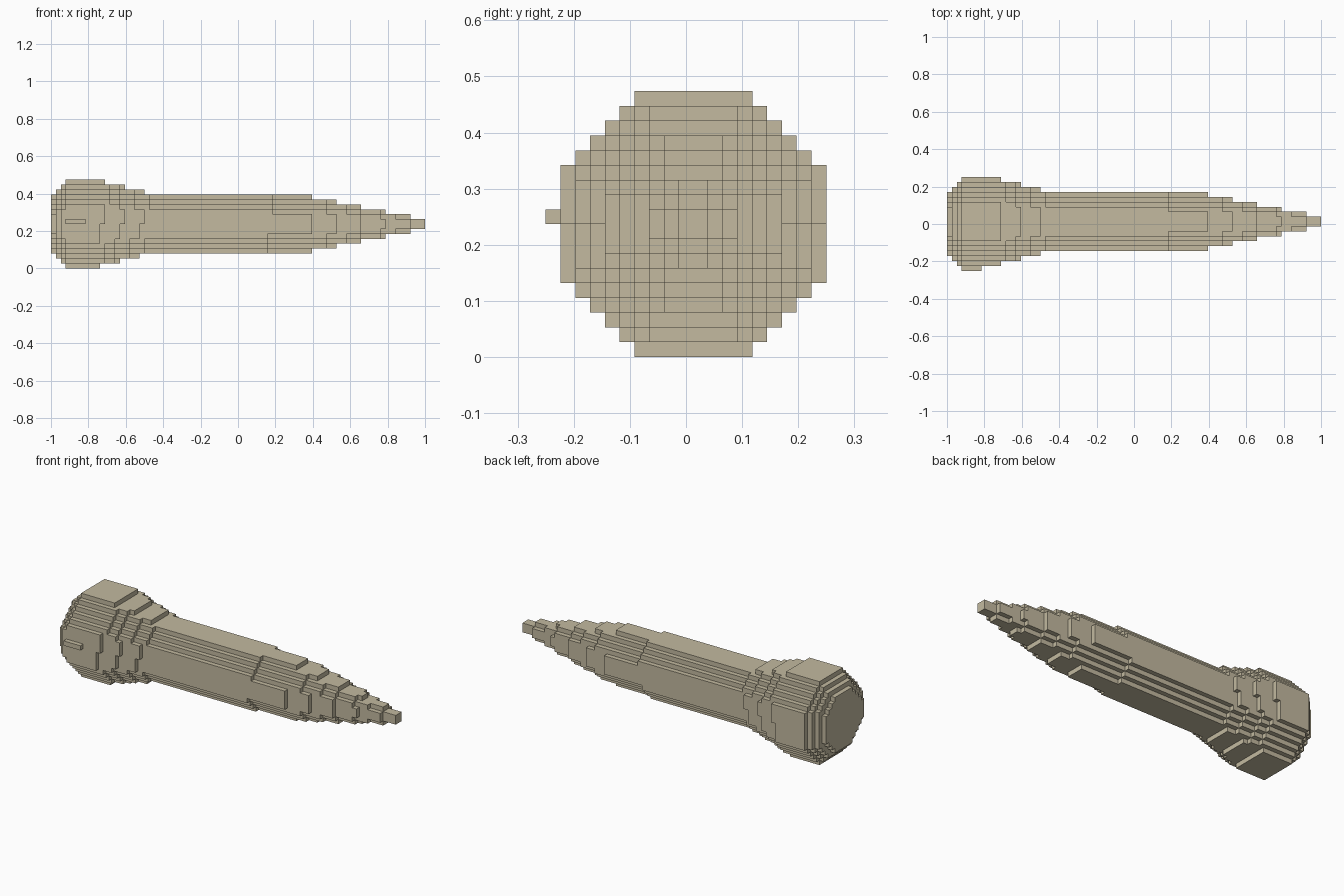
import bpy, bmesh, math

if "Cube" in bpy.data.objects:
    bpy.data.objects.remove(bpy.data.objects["Cube"])

P = 2 / 76              # block size
CY, CZ = P / 2, 9 * P   # long axis of the body

mat = bpy.data.materials.new("sand")
mat.diffuse_color = (0.546, 0.491, 0.352, 1)
mat.use_nodes = True
mat.node_tree.nodes["Principled BSDF"].inputs["Base Color"].default_value = mat.diffuse_color


def radius(i):
    """Octagon radius, in blocks, of slice i along the body."""
    if i < 3:                       # chamfered end cap
        return 6.2 + i
    if i < 11:                      # wide head
        return 9.15
    if i < 21:                      # shoulder
        return 8.49 - (i - 11) * 0.25
    if i < 45:                      # shaft
        return 5.9
    if i < 53:                      # slimmer end of the shaft
        return 5.6
    return 5.49 - (i - 53) * 0.2    # pointed tip


def filled(i, j, k):
    """True where block (j, k) of slice i lies inside the octagon."""
    if not 0 <= i < 76:
        return False
    early = 1 if k < 0 and 8 <= i < 45 else 0   # underside steps in one block sooner
    r = radius(i + early)
    a, b = abs(j + 0.5), abs(k + 0.5)
    wide = r + (0.35 if i < 3 and j < 0 else 0)
    return a <= wide and b <= r and a + b <= math.sqrt(2) * r


def build(name, cells):
    """Skin a set of blocks and merge the flat areas."""
    bm = bmesh.new()
    cache = {}

    def vert(c):
        if c not in cache:
            cache[c] = bm.verts.new((c[0] * P - 1, c[1] * P + CY, c[2] * P + CZ))
        return cache[c]

    for c in cells:
        for ax in range(3):
            for s in (0, 1):
                n = list(c)
                n[ax] += 1 if s else -1
                if tuple(n) in cells:
                    continue
                u, v = (ax + 1) % 3, (ax + 2) % 3
                loop = []
                for du, dv in ((0, 0), (1, 0), (1, 1), (0, 1)):
                    q = list(c)
                    q[ax] += s
                    q[u] += du
                    q[v] += dv
                    loop.append(vert(tuple(q)))
                bm.faces.new(loop if s else loop[::-1])
    bmesh.ops.dissolve_limit(bm, angle_limit=0.01, verts=bm.verts[:], edges=bm.edges[:])
    me = bpy.data.meshes.new(name)
    bm.to_mesh(me)
    bm.free()
    me.materials.append(mat)
    ob = bpy.data.objects.new(name, me)
    bpy.context.collection.objects.link(ob)


# Head, shaft and tip in one stepped body
build("body", {(i, j, k) for i in range(76) for j in range(-10, 10)
               for k in range(-10, 10) if filled(i, j, k)})

# Small ridge on the front of the head
build("side_ridge", {(i, -10, 0) for i in range(3, 7)})
